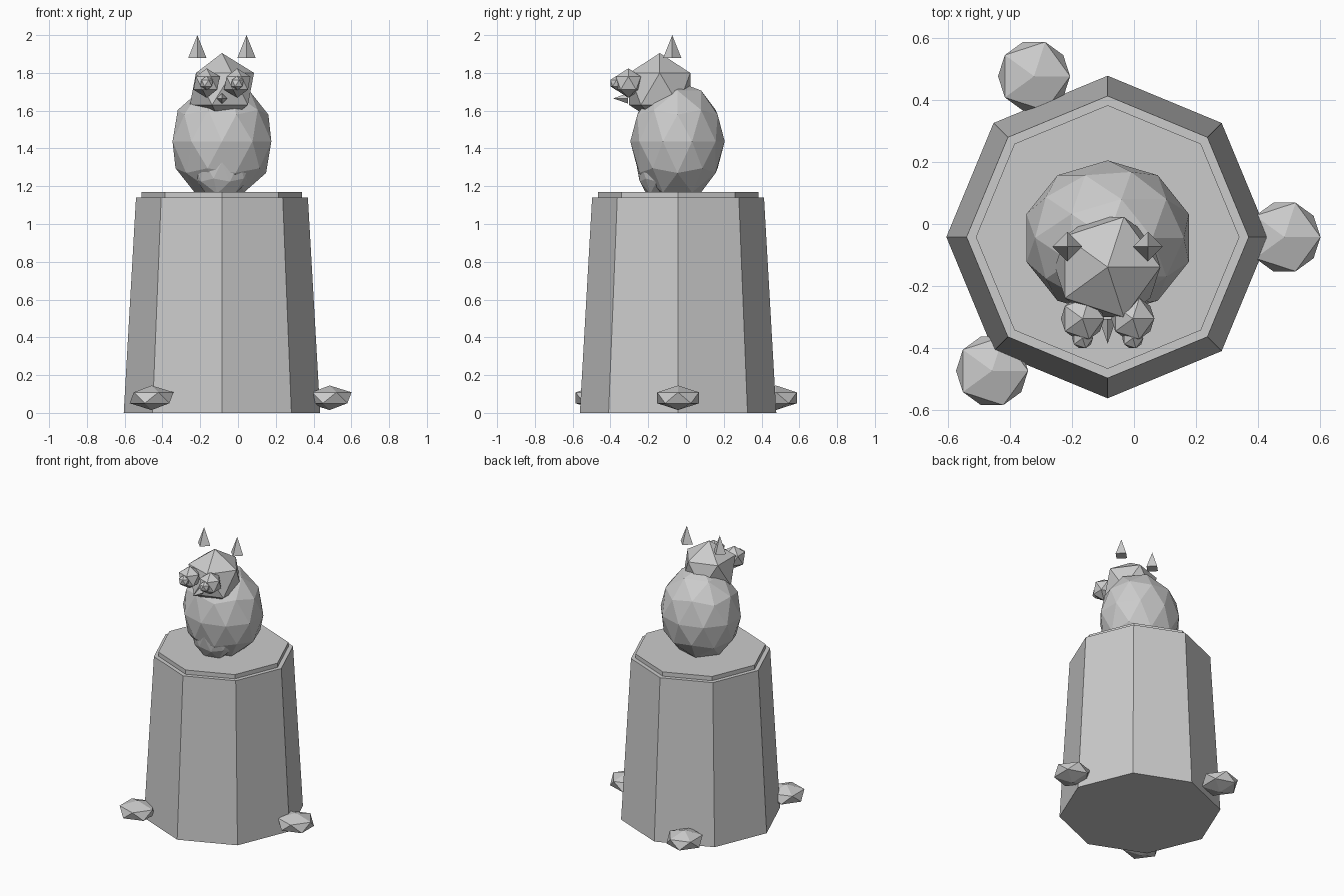
import bpy
from math import pi, sin, cos

cube = bpy.data.objects.get("Cube")
if cube:
    bpy.data.objects.remove(cube, do_unlink=True)

CX, CY = -0.085, -0.042   # shared axis of the stump and the bird

grey = bpy.data.materials.new("plain grey")
grey.use_nodes = True
grey.diffuse_color = (0.6, 0.6, 0.6, 1)
grey.node_tree.nodes["Principled BSDF"].inputs["Base Color"].default_value = (0.6, 0.6, 0.6, 1)


def finish(name):
    ob = bpy.context.object
    ob.name = name
    ob.data.materials.append(grey)
    return ob


def ball(name, loc, size, detail=1):
    """Faceted ball with a radius for each axis."""
    bpy.ops.mesh.primitive_ico_sphere_add(subdivisions=detail, radius=1, location=loc)
    ob = finish(name)
    ob.scale = size
    return ob


def cone(name, sides, r1, r2, base, height, rot=(0, 0, 0)):
    """Tapered prism standing on its base height."""
    x, y, z = base
    bpy.ops.mesh.primitive_cone_add(vertices=sides, radius1=r1, radius2=r2, depth=height,
                                    location=(x, y, z + height / 2), rotation=rot)
    return finish(name)


# Stump with a thin cut top
cone("stump", 8, 0.52, 0.455, (CX, CY, 0), 1.14)
cone("stump_top", 8, 0.425, 0.425, (CX, CY, 1.14), 0.03)

# Flattened pebbles around the foot, two radians apart
for i in range(3):
    a = i * 2
    ball(f"pebble_{i + 1}", (CX + 0.57 * cos(a), CY + 0.57 * sin(a), 0.08), (0.13, 0.13, 0.065))

# Bird body, belly and head
ball("body", (CX, -0.045, 1.437), (0.275, 0.25, 0.317), 2)
ball("belly", (CX, -0.155, 1.33), (0.16, 0.11, 0.2), 2)
ball("head", (CX, -0.139, 1.715), (0.19, 0.19, 0.19))

# Eyes, pupils and ear tufts
for side, s in (("left", 1), ("right", -1)):
    ball(f"{side}_eye", (CX + s * 0.081, -0.305, 1.746), (0.078,) * 3)
    ball(f"{side}_pupil", (CX + s * 0.081, -0.368, 1.746), (0.038,) * 3)
    cone(f"{side}_ear", 4, 0.048, 0, (CX + s * 0.13, -0.073, 1.88), 0.12)

# Beak pointing forward
beak = cone("beak", 4, 0.028, 0, (CX, -0.346, 1.665), 0.08, (pi / 2, 0, 0))
beak.location.z = 1.665
